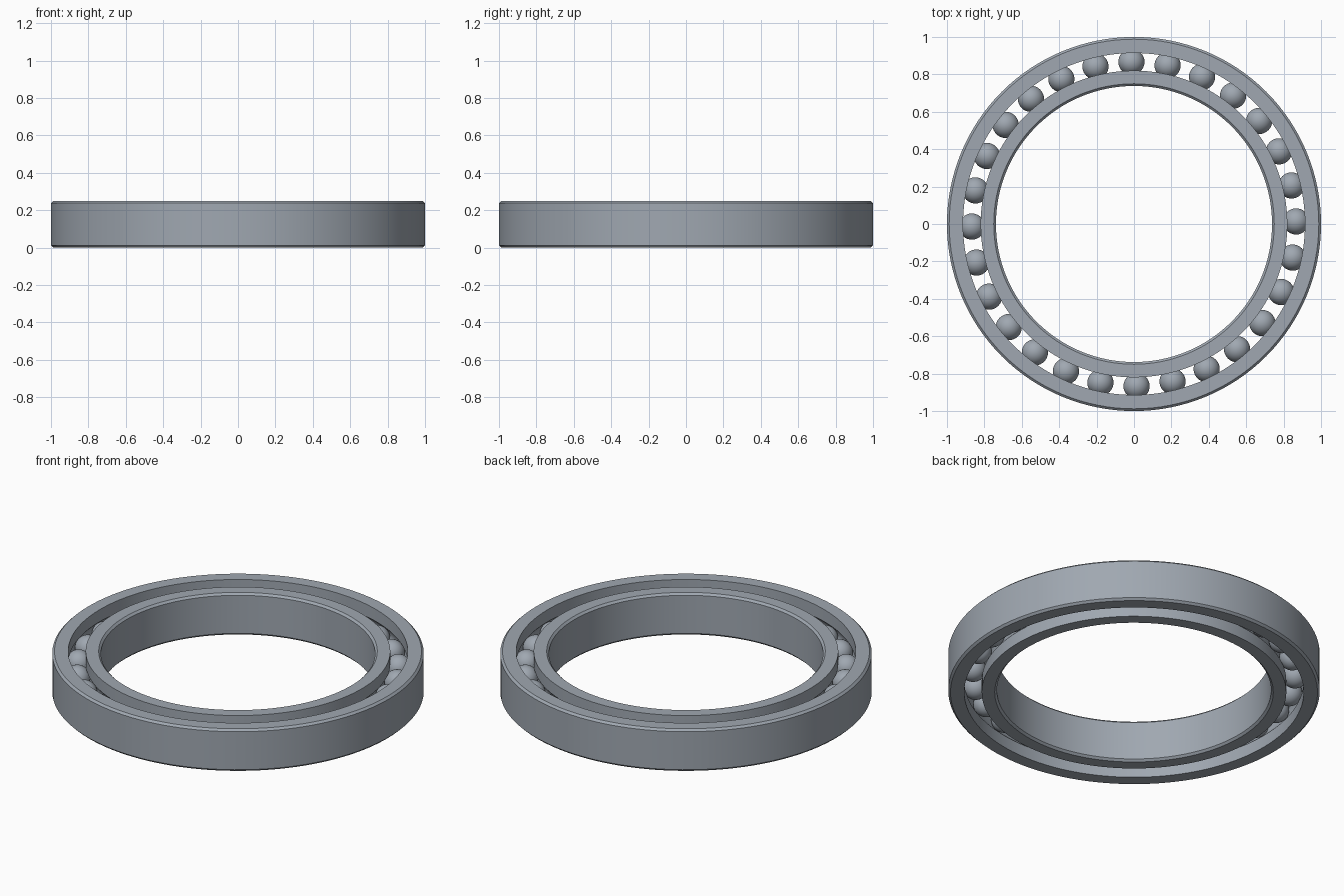
import bpy
import bmesh
from math import sin, cos, pi, radians, acos

HEIGHT = 0.25
MID = HEIGHT / 2
ORBIT = 0.867        # radius of the ball circle
BALL_R = 0.07
GROOVE_R = 0.071
CHAMFER = 0.012
BALLS = 28
STEPS = 128

if "Cube" in bpy.data.objects:
    bpy.data.objects.remove(bpy.data.objects["Cube"])

steel = bpy.data.materials.new("steel grey")
steel.use_nodes = True
colour = (0.35, 0.39, 0.44, 1)
steel.diffuse_color = colour
steel.node_tree.nodes["Principled BSDF"].inputs["Base Color"].default_value = colour


def finish(bm, name):
    """Turn a bmesh into a smooth-shaded steel object with sharp edges kept."""
    bmesh.ops.recalc_face_normals(bm, faces=bm.faces)
    mesh = bpy.data.meshes.new(name)
    bm.to_mesh(mesh)
    bm.free()
    mesh.materials.append(steel)
    obj = bpy.data.objects.new(name, mesh)
    bpy.context.collection.objects.link(obj)
    bpy.ops.object.select_all(action='DESELECT')
    obj.select_set(True)
    bpy.context.view_layer.objects.active = obj
    bpy.ops.object.shade_smooth_by_angle(angle=radians(30))
    return obj


def race(name, plain, raceway):
    """Revolve a ring section: chamfered plain wall, grooved raceway wall."""
    side = 1 if plain > raceway else -1
    c = CHAMFER
    profile = [(raceway, 0), (plain - side * c, 0), (plain, c),
               (plain, HEIGHT - c), (plain - side * c, HEIGHT), (raceway, HEIGHT)]
    # ball groove, from its top edge to its bottom edge
    half = acos(abs(raceway - ORBIT) / GROOVE_R)
    for i in range(13):
        a = half * (1 - i / 6)
        profile.append((ORBIT + side * GROOVE_R * cos(a), MID + GROOVE_R * sin(a)))

    bm = bmesh.new()
    loops = []
    for s in range(STEPS):
        t = 2 * pi * s / STEPS
        loops.append([bm.verts.new((r * cos(t), r * sin(t), z)) for r, z in profile])
    n = len(profile)
    for s in range(STEPS):
        a, b = loops[s], loops[(s + 1) % STEPS]
        for i in range(n):
            j = (i + 1) % n
            bm.faces.new((a[i], b[i], b[j], a[j]))
    return finish(bm, name)


# Rings
race("outer_ring", 1.0, 0.914)
race("inner_ring", 0.738, 0.82)

# Balls
bm = bmesh.new()
bmesh.ops.create_uvsphere(bm, u_segments=32, v_segments=20, radius=BALL_R)
first = finish(bm, "ball_1")
for k in range(BALLS):
    ball = first
    if k:
        ball = bpy.data.objects.new(f"ball_{k + 1}", first.data)
        bpy.context.collection.objects.link(ball)
    a = radians(0.9) + 2 * pi * k / BALLS
    ball.location = (ORBIT * cos(a), ORBIT * sin(a), MID)
